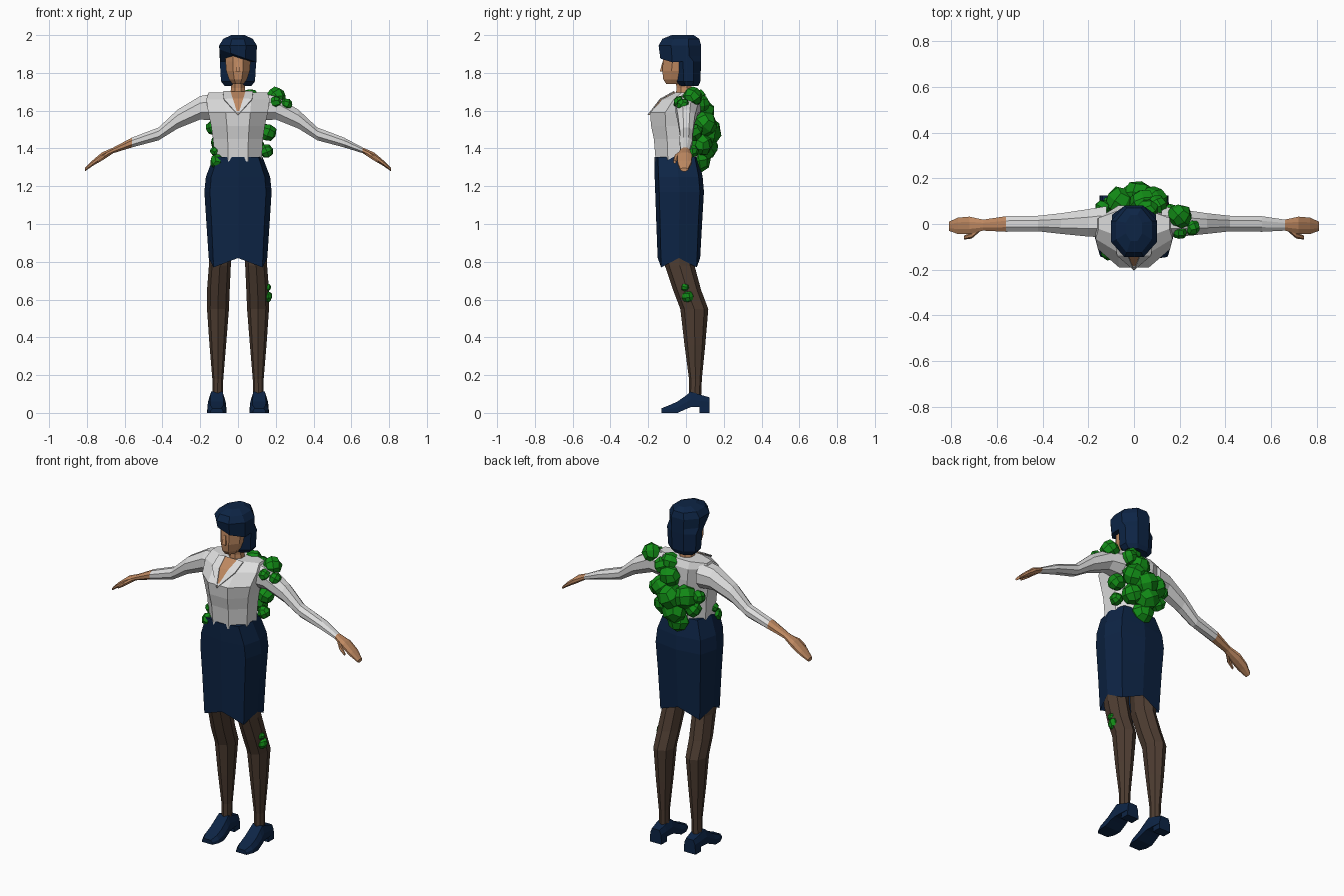
import bpy, bmesh, math, random
from mathutils import Vector, Matrix

random.seed(4)


def material(name, rgb):
    m = bpy.data.materials.new(name)
    m.diffuse_color = (*rgb, 1)
    return m


SKIN = material("skin", (0.52, 0.25, 0.12))
WHITE = material("white cloth", (0.72, 0.72, 0.72))
NAVY = material("navy", (0.004, 0.018, 0.06))
TIGHTS = material("brown tights", (0.075, 0.046, 0.031))
GREEN = material("leaf green", (0.006, 0.26, 0.008))


def finish(name, bm, *mats):
    bmesh.ops.recalc_face_normals(bm, faces=bm.faces)
    me = bpy.data.meshes.new(name)
    bm.to_mesh(me)
    bm.free()
    for m in mats:
        me.materials.append(m)
    ob = bpy.data.objects.new(name, me)
    bpy.context.collection.objects.link(ob)
    return ob


def ring(c, u, v, flat=True, n=8):
    """Closed n-gon around c; flat puts a side, not a corner, on each axis."""
    c, u, v = Vector(c), Vector(u), Vector(v)
    k, off = (1 / math.cos(math.pi / n), 0.5) if flat else (1, 0)
    angles = [2 * math.pi * (i + off) / n for i in range(n)]
    return [c + u * k * math.cos(a) + v * k * math.sin(a) for a in angles]


def level(z, hw, yf, yb, x=0, flat=True):
    """Horizontal ring from half width, front y and back y."""
    return ring((x, (yf + yb) / 2, z), (hw, 0, 0), (0, (yb - yf) / 2, 0), flat)


def loft(name, rings, *mats, bottom=True, top=True, rule=None):
    bm = bmesh.new()
    rows = [[bm.verts.new(p) for p in r] for r in rings]
    for a, b in zip(rows, rows[1:]):
        for i in range(len(a)):
            j = (i + 1) % len(a)
            bm.faces.new((a[i], a[j], b[j], b[i]))
    if bottom:
        bm.faces.new(rows[0])
    if top:
        bm.faces.new(rows[-1])
    if rule:
        for f in bm.faces:
            f.material_index = rule(f.calc_center_median())
    return finish(name, bm, *mats)


def plate(name, pts, mat, push=0.005):
    """Single thin face strip: pts is a list of quads or triangles."""
    bm = bmesh.new()
    for poly in pts:
        bm.faces.new([bm.verts.new(Vector(p) + Vector((0, -push, 0.002))) for p in poly])
    bmesh.ops.remove_doubles(bm, verts=bm.verts, dist=1e-4)
    ob = finish(name, bm, mat)
    mod = ob.modifiers.new("thickness", "SOLIDIFY")
    mod.thickness, mod.offset = 0.006, 0
    return ob


# Blouse body
loft("blouse", [level(*r) for r in (
    (1.33, 0.125, -0.16, 0.06), (1.45, 0.132, -0.17, 0.07), (1.52, 0.142, -0.185, 0.078),
    (1.59, 0.158, -0.19, 0.082), (1.66, 0.168, -0.125, 0.08), (1.697, 0.155, -0.055, 0.06))], WHITE)

# Open neckline and lapels
plate("neckline_skin", [
    [(-0.04, -0.055, 1.697), (0.04, -0.055, 1.697), (0.028, -0.125, 1.66), (-0.028, -0.125, 1.66)],
    [(-0.028, -0.125, 1.66), (0.028, -0.125, 1.66), (0, -0.19, 1.575)]], SKIN)
for s in (-1, 1):
    plate("lapel", [
        [(s * 0.04, -0.055, 1.70), (s * 0.08, -0.058, 1.698), (s * 0.075, -0.13, 1.658), (s * 0.028, -0.128, 1.66)],
        [(s * 0.028, -0.128, 1.66), (s * 0.075, -0.13, 1.658), (0, -0.194, 1.575)]], WHITE, 0.007)

# Neck, head and nose
loft("neck", [level(1.67, 0.045, -0.055, 0.035), level(1.72, 0.036, -0.05, 0.03),
              level(1.80, 0.036, -0.06, 0.03)], SKIN)
loft("head", [level(*r) for r in (
    (1.742, 0.03, -0.105, -0.01), (1.765, 0.047, -0.12, 0.02), (1.81, 0.062, -0.125, 0.04),
    (1.86, 0.066, -0.122, 0.05), (1.93, 0.062, -0.115, 0.05))], SKIN)
loft("nose", [ring((0, -0.124, 1.808), (0.012, 0, 0), (0, 0.014, 0), n=4),
              ring((0, -0.118, 1.86), (0.006, 0, 0), (0, 0.006, 0), n=4)], SKIN)

# Bobbed hair with a slanted fringe
hair = [level(*r) for r in (
    (1.73, 0.07, -0.03, 0.065), (1.755, 0.09, -0.05, 0.076), (1.86, 0.096, -0.055, 0.08),
    (1.89, 0.097, -0.136, 0.08), (1.945, 0.1, -0.145, 0.08), (1.98, 0.078, -0.125, 0.07),
    (2.0, 0.036, -0.075, 0.04))]
for p in hair[3]:
    if p.y < -0.05:
        p.z -= 0.35 * p.x
loft("hair", hair, NAVY)

# Skirt with a pointed hem
skirt = []
for z, hw, yf, yb in ((0.80, 0.155, -0.15, 0.075), (1.0, 0.167, -0.157, 0.085),
                      (1.17, 0.178, -0.163, 0.095), (1.25, 0.170, -0.166, 0.088),
                      (1.355, 0.130, -0.168, 0.066)):
    r = level(z, hw, yf, yb, flat=False)
    for i in (1, 3, 5, 7):
        mid = Vector((0, (yf + yb) / 2, z))
        r[i] = mid + (r[i] - mid) * 1.18
    skirt.append(r)
for i, p in enumerate(skirt[0]):
    p.z = 0.77 if i % 2 else 0.82
loft("skirt", skirt, NAVY, bottom=False)

LEG = ((0.08, 0.108, 0.028, 0.015, 0.08), (0.18, 0.107, 0.029, 0.016, 0.084),
       (0.36, 0.107, 0.044, -0.008, 0.102), (0.55, 0.106, 0.058, -0.03, 0.118),
       (0.65, 0.104, 0.06, -0.068, 0.08), (0.78, 0.096, 0.058, -0.112, 0.045),
       (0.95, 0.09, 0.06, -0.12, 0.04))
# x, z, half height, half depth, y centre
ARM = ((0.12, 1.62, 0.072, 0.068, 0.01), (0.20, 1.615, 0.062, 0.06, 0.005),
       (0.32, 1.555, 0.05, 0.045, 0.002), (0.42, 1.477, 0.034, 0.034, 0.002),
       (0.56, 1.432, 0.026, 0.034, 0.0), (0.66, 1.39, 0.015, 0.024, -0.005),
       (0.72, 1.358, 0.021, 0.038, -0.006), (0.77, 1.322, 0.015, 0.036, -0.008),
       (0.81, 1.288, 0.009, 0.02, -0.01))
# y, bottom, top, half width
SHOE = ((-0.13, 0, 0.024, 0.034), (-0.09, 0, 0.04, 0.051), (-0.045, 0, 0.06, 0.052),
        (0.0, 0.02, 0.092, 0.049), (0.025, 0.03, 0.112, 0.045), (0.08, 0.032, 0.095, 0.042),
        (0.125, 0.032, 0.082, 0.036))

for s, side in ((-1, "right"), (1, "left")):
    loft(side + "_leg", [level(z, hw, yf, yb, s * x, False) for z, x, hw, yf, yb in LEG], TIGHTS)

    # Arm: sleeve up to the cuff, skin beyond; one sleeve is shorter
    cuff = 0.66 if s > 0 else 0.56
    loft(side + "_arm", [ring((s * x, y, z), (0, 0, h), (0, d, 0)) for x, z, h, d, y in ARM],
         WHITE, SKIN, rule=lambda c, cuff=cuff: int(abs(c.x) > cuff))
    loft(side + "_thumb", [
        ring((s * 0.675, -0.02, 1.378), (0, 0, 0.012), (0, 0.012, 0), n=6),
        ring((s * 0.71, -0.05, 1.355), (0, 0, 0.013), (0, 0.012, 0), n=6),
        ring((s * 0.745, -0.06, 1.328), (0, 0, 0.007), (0, 0.007, 0), n=6)], SKIN)

    # Shoe: narrower along the top edge, on a block heel
    loft(side + "_shoe", [[Vector((s * 0.112 + dx * w, y, z)) for dx, z in (
        (-1, lo), (1, lo), (0.96, (lo + hi) / 2), (0.68, hi), (-0.68, hi), (-0.96, (lo + hi) / 2))]
        for y, lo, hi, w in SHOE], NAVY)
    loft(side + "_heel", [ring((s * 0.112, 0.098, z), (w, 0, 0), (0, 0.027, 0), n=4)
                          for z, w in ((0, 0.038), (0.045, 0.036))], NAVY)


def foliage(name, balls):
    """Clump of chunky quad balls: x, y, z, radius."""
    bm = bmesh.new()
    for x, y, z, r in balls:
        part = bmesh.new()
        bmesh.ops.create_cube(part, size=2)
        bmesh.ops.subdivide_edges(part, edges=part.edges[:], cuts=1, use_grid_fill=True)
        turn = Matrix.Rotation(random.uniform(0, 6), 3, Vector((random.random(), random.random(), 1)))
        for v in part.verts:
            v.co = turn @ v.co.normalized() * r * random.uniform(0.97, 1.1) + Vector((x, y, z))
        tmp = bpy.data.meshes.new("tmp")
        part.to_mesh(tmp)
        part.free()
        bm.from_mesh(tmp)
        bpy.data.meshes.remove(tmp)
    finish(name, bm, GREEN)


foliage("back_foliage", [
    (0.02, 0.115, 1.49, 0.073), (-0.06, 0.095, 1.50, 0.068), (0.08, 0.10, 1.53, 0.066),
    (0.04, 0.09, 1.60, 0.062), (0.06, 0.06, 1.665, 0.05), (0.10, 0.08, 1.64, 0.045),
    (0.0, 0.10, 1.41, 0.07), (0.0, 0.07, 1.335, 0.062), (0.08, 0.08, 1.42, 0.058),
    (-0.10, 0.075, 1.43, 0.045), (-0.135, 0.07, 1.51, 0.036),
    (0.155, 0.04, 1.485, 0.048), (0.15, 0.03, 1.385, 0.036)])
foliage("shoulder_foliage", [(0.20, 0.035, 1.672, 0.052), (0.255, -0.015, 1.63, 0.034),
                             (0.20, -0.035, 1.645, 0.032)])
foliage("waist_foliage", [(-0.11, -0.12, 1.33, 0.038), (-0.12, -0.09, 1.385, 0.027)])
foliage("knee_foliage", [(0.15, 0.01, 0.615, 0.032), (0.155, -0.005, 0.665, 0.021)])
